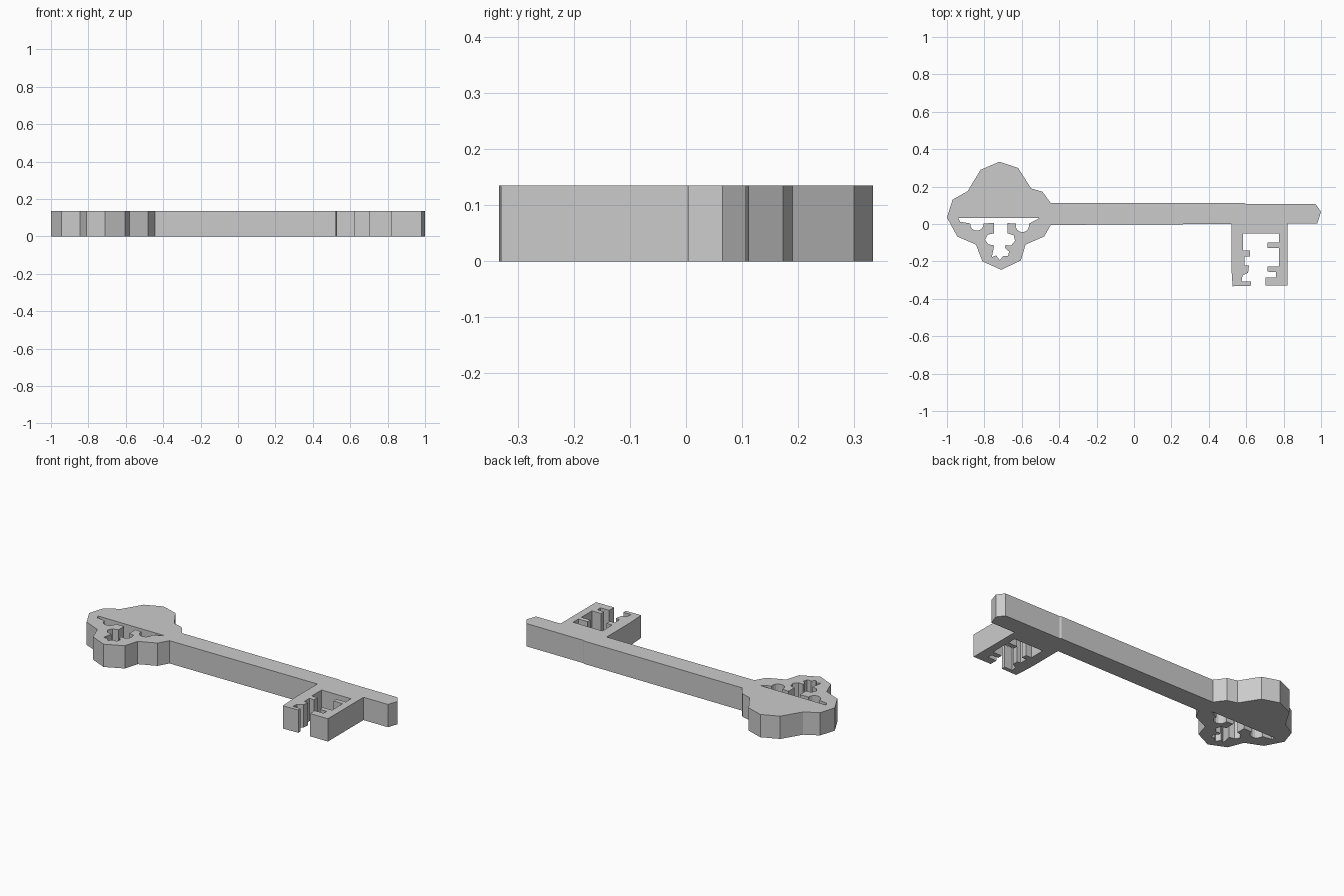
import bpy
from math import cos, sin, radians

if "Cube" in bpy.data.objects:
    bpy.data.objects.remove(bpy.data.objects["Cube"])

THICK = 0.135


def arc(cx, cy, r, a0, a1, n):
    """Points along a circular arc, angles in degrees."""
    return [(cx + r * cos(radians(a0 + (a1 - a0) * i / n)),
             cy + r * sin(radians(a0 + (a1 - a0) * i / n))) for i in range(n + 1)]


def plate(name, loops):
    """Extruded flat plate; the first loop is the outline, the others are holes."""
    cu = bpy.data.curves.new(name, 'CURVE')
    cu.dimensions = '2D'
    cu.fill_mode = 'BOTH'
    cu.extrude = THICK / 2
    for pts in loops:
        sp = cu.splines.new('POLY')
        sp.points.add(len(pts) - 1)
        for p, (x, y) in zip(sp.points, pts):
            p.co = (x, y, 0, 1)
        sp.use_cyclic_u = True
    ob = bpy.data.objects.new(name, cu)
    bpy.context.collection.objects.link(ob)
    bpy.ops.object.select_all(action='DESELECT')
    ob.select_set(True)
    bpy.context.view_layer.objects.active = ob
    bpy.ops.object.convert(target='MESH')
    ob = bpy.context.object
    for v in ob.data.vertices:
        v.co.z += THICK / 2
    # weld caps to walls
    bpy.ops.object.mode_set(mode='EDIT')
    bpy.ops.mesh.select_all(action='SELECT')
    bpy.ops.mesh.remove_doubles(threshold=0.0005)
    bpy.ops.mesh.normals_make_consistent(inside=False)
    bpy.ops.object.mode_set(mode='OBJECT')
    bpy.ops.object.shade_flat()
    return ob


# scalloped bow, from lower shaft joint round to upper shaft joint
bow = [(-.445, -.005), (-.48, -.067), (-.58, -.11), (-.605, -.195), (-.71, -.245),
       (-.81, -.2), (-.845, -.11), (-.945, -.067), (-1, .035), (-.97, .13),
       (-.89, .175), (-.82, .29), (-.72, .333), (-.62, .3), (-.55, .19),
       (-.49, .173), (-.445, .112)]

# shaft with chamfered tip
shaft = [(.59, .112), (.6, .107), (.97, .107), (1, .065), (.98, .004), (.82, .003)]

# bit: right leg, inner wards, left leg
bit = [(.82, -.33), (.703, -.33), (.703, -.285), (.76, -.285), (.76, -.257),
       (.715, -.255), (.715, -.227), (.775, -.227), (.775, -.127), (.715, -.127),
       (.715, -.1), (.775, -.1), (.775, -.05), (.583, -.05), (.583, -.142),
       (.62, -.142), (.62, -.174), (.59, -.174), (.59, -.222), (.615, -.222),
       (.61, -.26), (.58, -.275), (.575, -.308), (.626, -.308), (.626, -.33),
       (.527, -.333), (.52, -.222), (.52, 0)]

# bow cut-out: slot with two hanging round lobes and a central trefoil
trefoil = [(-.675, .005), (-.675, -.05), (-.643, -.06), (-.636, -.09), (-.657, -.115),
           (-.687, -.113), (-.69, -.128), (-.668, -.147), (-.674, -.172), (-.7, -.172),
           (-.718, -.193), (-.737, -.168), (-.76, -.178), (-.753, -.14), (-.747, -.115),
           (-.78, -.108), (-.796, -.085), (-.782, -.057), (-.749, -.05), (-.749, .005)]
cutout = ([(-.94, .032), (-.505, .032), (-.555, .005)]
          + arc(-.597, -.008, .036, 15, -195, 8)
          + trefoil
          + arc(-.84, 0, .036, 5, -185, 8)
          + [(-.93, .012)])

plate("key_body", [bow + shaft + bit, cutout])
